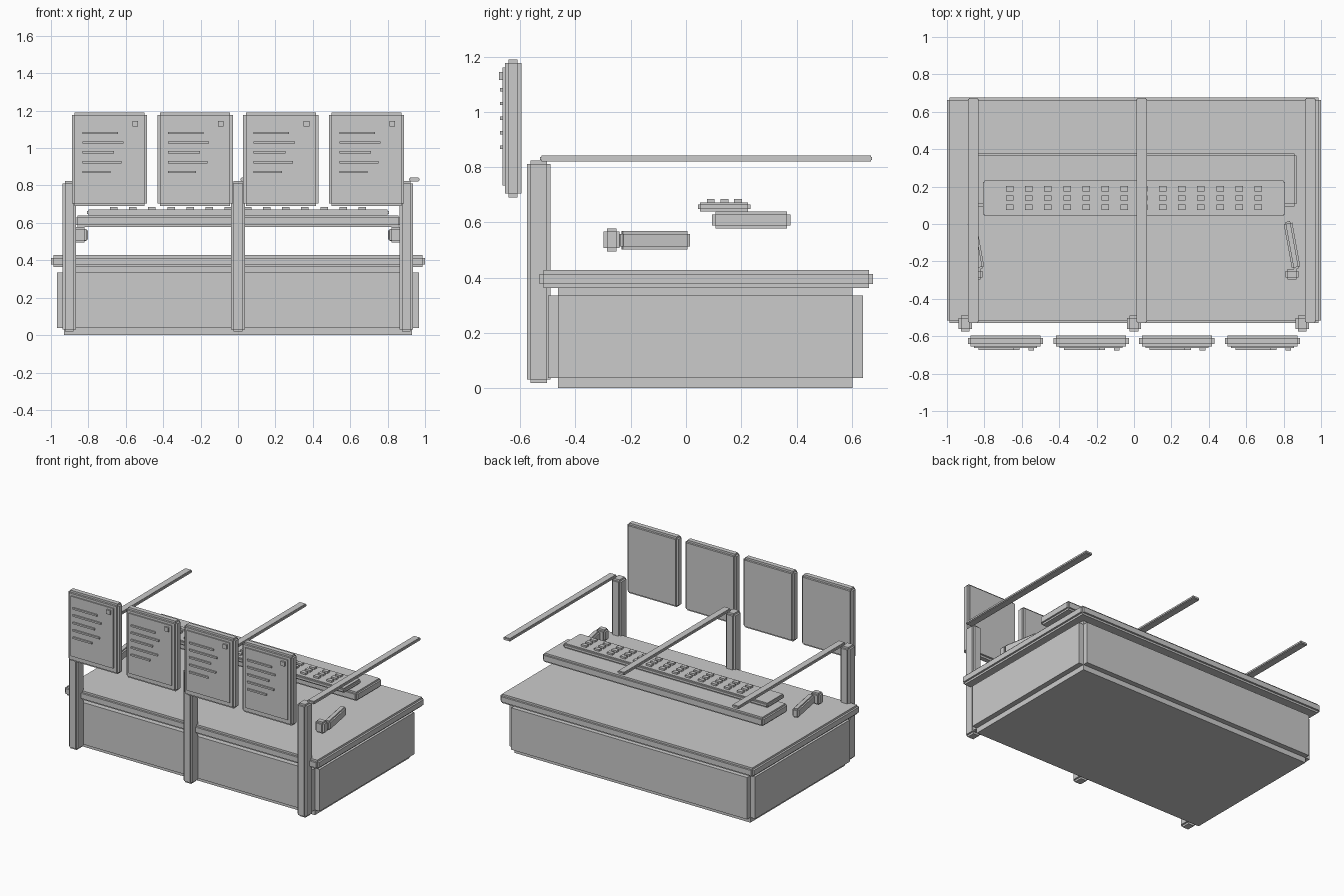
import bpy, bmesh
from mathutils import Matrix

if "Cube" in bpy.data.objects:
    bpy.data.objects.remove(bpy.data.objects["Cube"])


def add_box(bm, lo, hi):
    size = [h - l for l, h in zip(lo, hi)]
    mid = [(h + l) / 2 for l, h in zip(lo, hi)]
    bmesh.ops.create_cube(bm, size=1, matrix=Matrix.Translation(mid) @ Matrix.Diagonal((*size, 1)))


def finish(name, bm, loc=(0, 0, 0), rot=0):
    mesh = bpy.data.meshes.new(name)
    bm.to_mesh(mesh)
    bm.free()
    ob = bpy.data.objects.new(name, mesh)
    ob.location = loc
    ob.rotation_euler.z = rot
    bpy.context.collection.objects.link(ob)
    return ob


def stepped(name, x, y, z, step, rot=0):
    """Block with notched edges: three crossed boxes, each full length on one axis."""
    spans = (x, y, z)
    half = [(b - a) / 2 for a, b in spans]
    mid = [(a + b) / 2 for a, b in spans]
    bm = bmesh.new()
    for axis in range(3):
        h = [half[i] if i == axis else half[i] - step for i in range(3)]
        add_box(bm, [-v for v in h], h)
    return finish(name, bm, mid, rot)


def around(c, width):
    return (c - width / 2, c + width / 2)


# Cabinet and desk top
stepped("cabinet", (-0.967, 0.967), (-0.50, 0.64), (0, 0.372), 0.037)
stepped("desk_top", (-1, 1), (-0.53, 0.676), (0.363, 0.427), 0.0135)

# Front posts with overhead rails running to the back
for i, x in enumerate((-0.902, 0, 0.9)):
    stepped(f"post_{i}", around(x, 0.073), (-0.575, -0.49), (0.018, 0.824), 0.013)
    stepped(f"overhead_rail_{i}", around(x + 0.042, 0.055), (-0.528, 0.674), (0.821, 0.842), 0.005)

# Raised shelf and key panel
stepped("shelf", (-0.87, 0.87), (0.094, 0.378), (0.577, 0.64), 0.012)
stepped("key_panel", (-0.807, 0.807), (0.043, 0.233), (0.64, 0.672), 0.008)

# Keys in three rows
bm = bmesh.new()
for row in range(3):
    for col in range(14):
        x, y = -0.665 + col * 0.1023, 0.09 + row * 0.049
        add_box(bm, (x - 0.02, y - 0.014, 0.670), (x + 0.02, y + 0.014, 0.685))
finish("keys", bm)

# Side levers, both turned the same way
for side, x in (("left", -0.845), ("right", 0.845)):
    stepped(f"lever_arm_{side}", around(x, 0.046), around(-0.114, 0.258), (0.502, 0.568), 0.01, 0.18)
    stepped(f"lever_grip_{side}", around(x, 0.07), (-0.298, -0.24), (0.495, 0.578), 0.012)

# Display panels with raised screen, bars and indicator
for i, x in enumerate((-0.687, -0.229, 0.229, 0.687)):
    stepped(f"display_{i}", around(x, 0.402), (-0.656, -0.595), (0.69, 1.19), 0.014)
    bm = bmesh.new()
    add_box(bm, (x - 0.168, -0.664, 0.733), (x + 0.168, -0.645, 1.16))
    finish(f"screen_{i}", bm)
    bm = bmesh.new()
    for z, length in zip((1.08, 1.03, 0.977, 0.924, 0.872), (0.19, 0.22, 0.17, 0.21, 0.15)):
        add_box(bm, (x - 0.145, -0.674, z - 0.006), (x - 0.145 + length, -0.66, z + 0.006))
    add_box(bm, (x + 0.122, -0.676, 1.115), (x + 0.152, -0.66, 1.145))
    finish(f"screen_bars_{i}", bm)
